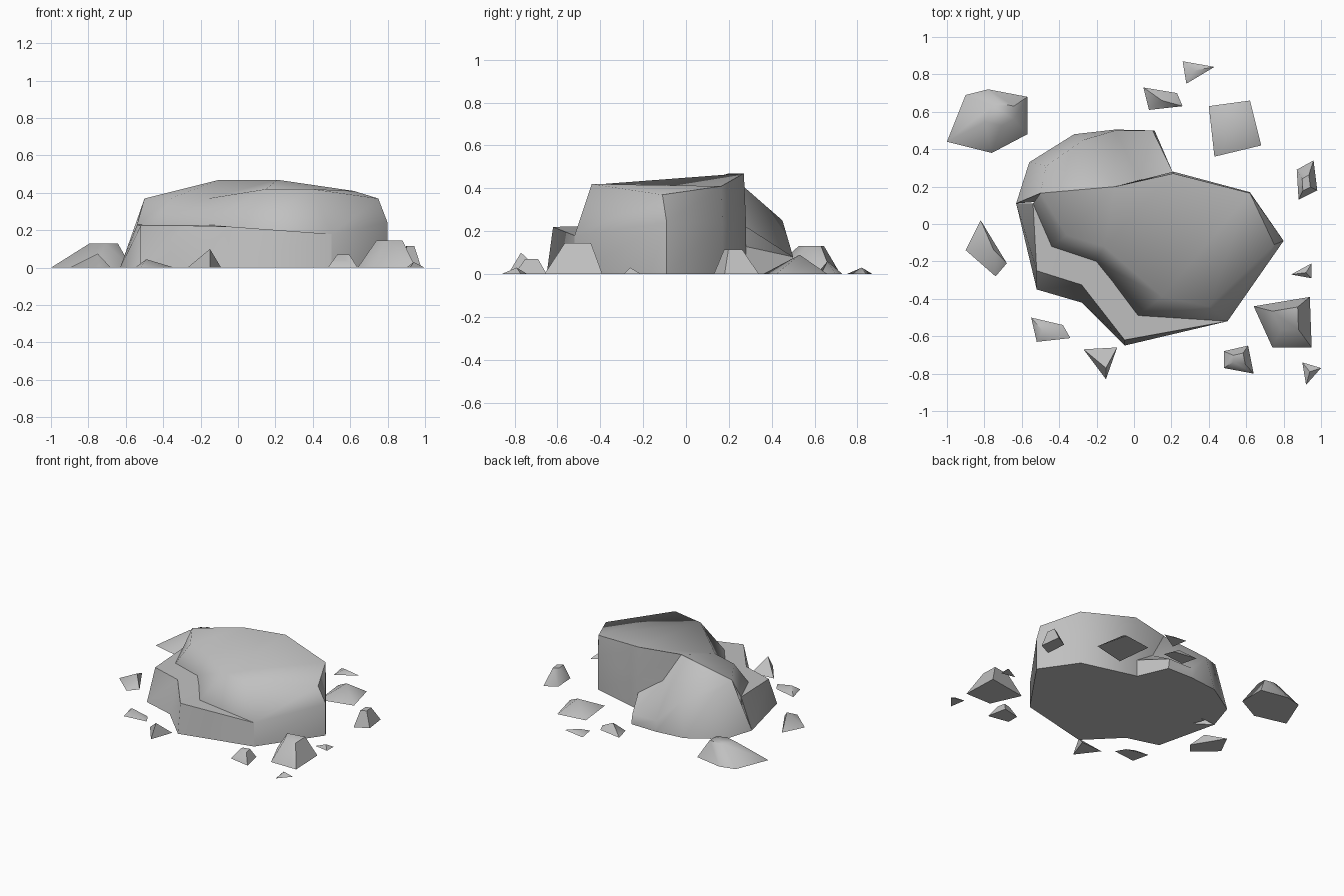
import bpy
import bmesh
import math

cube = bpy.data.objects.get("Cube")
if cube:
    bpy.data.objects.remove(cube, do_unlink=True)

# One stone grey for everything
stone = bpy.data.materials.new("stone_grey")
stone.use_nodes = True
grey = (0.53, 0.53, 0.53, 1.0)
stone.diffuse_color = grey
shader = stone.node_tree.nodes["Principled BSDF"]
shader.inputs["Base Color"].default_value = grey
shader.inputs["Roughness"].default_value = 0.9


def loft(name, rings):
    """Skin equal-length rings of points, closing the ends with facet strips."""
    bm = bmesh.new()
    loops = [[bm.verts.new(point) for point in ring] for ring in rings]
    count = len(loops[0])
    for low, high in zip(loops, loops[1:]):
        for i in range(count):
            j = (i + 1) % count
            bm.faces.new((low[i], low[j], high[j], high[i]))
    bm.faces.new(loops[0])
    # The top is cut across from one side of the ring to the other
    top = loops[-1]
    for k in range((count - 1) // 2):
        corners = [top[k], top[k + 1], top[count - 2 - k], top[count - 1 - k]]
        bm.faces.new(list(dict.fromkeys(corners)))
    bmesh.ops.remove_doubles(bm, verts=bm.verts, dist=0.0005)
    bmesh.ops.recalc_face_normals(bm, faces=bm.faces)
    mesh = bpy.data.meshes.new(name)
    bm.to_mesh(mesh)
    bm.free()
    mesh.materials.append(stone)
    obj = bpy.data.objects.new(name, mesh)
    bpy.context.collection.objects.link(obj)
    bpy.ops.object.select_all(action='DESELECT')
    obj.select_set(True)
    bpy.context.view_layer.objects.active = obj
    bpy.ops.object.shade_smooth_by_angle(angle=math.radians(62))
    return obj


def lift(outline, heights):
    """Raise a flat outline to a list of heights."""
    return [(x, y, z) for (x, y), z in zip(outline, heights)]


def ground(outline):
    return [(x, y, 0) for x, y in outline]


def pebble(name, outline, peak, shrink=0.0):
    """Small stone that tapers from its outline to a peak or a small top."""
    px, py, pz = peak
    mx = sum(p[0] for p in outline) / len(outline)
    my = sum(p[1] for p in outline) / len(outline)
    top = [(px + (x - mx) * shrink, py + (y - my) * shrink, pz) for x, y in outline]
    return loft(name, [ground(outline), top])


# Main block: upright walls, a soft shoulder, and a tilted top
block = [(-.44, -.12), (-.2, -.2), (.02, -.49), (.5, -.52), (.8, -.09),
         (.62, .17), (.21, .28), (-.1, .2), (-.54, .11)]
crown = [(-.36, -.06), (-.16, -.12), (.15, -.39), (.4, -.44), (.75, -.11),
         (.62, .165), (.21, .27), (-.1, .2), (-.5, .165)]
loft("main_block", [
    ground(block),
    lift(block, [.23, .23, .21, .18, .24, .24, .24, .24, .23]),
    lift(crown, [.37, .37, .42, .42, .37, .41, .47, .47, .37]),
])

# Front ledge: low step wrapping round the front and right side
inner_edge = [(.04, -.4), (-.15, -.15), (-.38, -.06)]
ledge_foot = [(-.52, -.35), (-.28, -.42), (-.05, -.65), (.5, -.52)]
ledge_rim = [(-.52, -.25), (-.28, -.325), (-.05, -.62), (.5, -.52)]
loft("front_ledge", [
    ground(ledge_foot + inner_edge + [(-.63, .11)]),
    lift(ledge_rim + inner_edge + [(-.54, .11)],
         [.225, .225, .22, .18, .21, .23, .23, .23]),
])

# Back shelf: slopes down from the block top to a thin lip
shelf_foot = [(.11, .5), (-.1, .505), (-.32, .48), (-.56, .33),
              (-.63, .11), (-.1, .15), (.03, .2), (.21, .27)]
shelf_rim = [(.1, .5), (-.1, .5), (-.27, .45), (-.47, .31),
             (-.5, .165), (-.1, .2), (.03, .235), (.21, .272)]
loft("back_shelf", [
    ground(shelf_foot),
    lift(shelf_rim, [.08, .08, .25, .33, .37, .468, .25, .13]),
])

# Larger loose stones with small flat tops
pebble("back_boulder",
       [(-1, .44), (-.9, .69), (-.78, .72), (-.57, .68), (-.57, .48), (-.76, .38)],
       (-.71, .59, .13), shrink=0.35)
pebble("front_boulder",
       [(.64, -.44), (.94, -.39), (.95, -.66), (.74, -.66)],
       (.82, -.51, .145), shrink=0.45)
pebble("side_stone",
       [(.87, .29), (.96, .34), (.98, .18), (.88, .13)],
       (.92, .22, .115), shrink=0.4)
pebble("front_stone",
       [(.48, -.68), (.61, -.65), (.64, -.8), (.48, -.77)],
       (.56, -.72, .07), shrink=0.4)

# Pointed stones
pebble("back_stone", [(.4, .63), (.62, .66), (.68, .42), (.43, .36)], (.54, .53, .09))
pebble("back_chip", [(.05, .73), (.23, .7), (.26, .63), (.08, .61)], (.15, .66, .06))
pebble("far_back_chip", [(.26, .87), (.43, .84), (.28, .75)], (.32, .82, .03))
pebble("side_chip", [(.84, -.27), (.95, -.21), (.95, -.29)], (.92, -.26, .03))
pebble("corner_chip", [(.9, -.74), (1, -.77), (.92, -.86)], (.94, -.79, .03))
pebble("front_shard", [(-.27, -.67), (-.09, -.66), (-.15, -.83)], (-.15, -.77, .1))
pebble("front_chip", [(-.55, -.5), (-.38, -.54), (-.34, -.61), (-.52, -.63)], (-.49, -.57, .045))
pebble("left_shard", [(-.82, .02), (-.68, -.21), (-.74, -.28), (-.9, -.14)], (-.75, -.14, .075))
